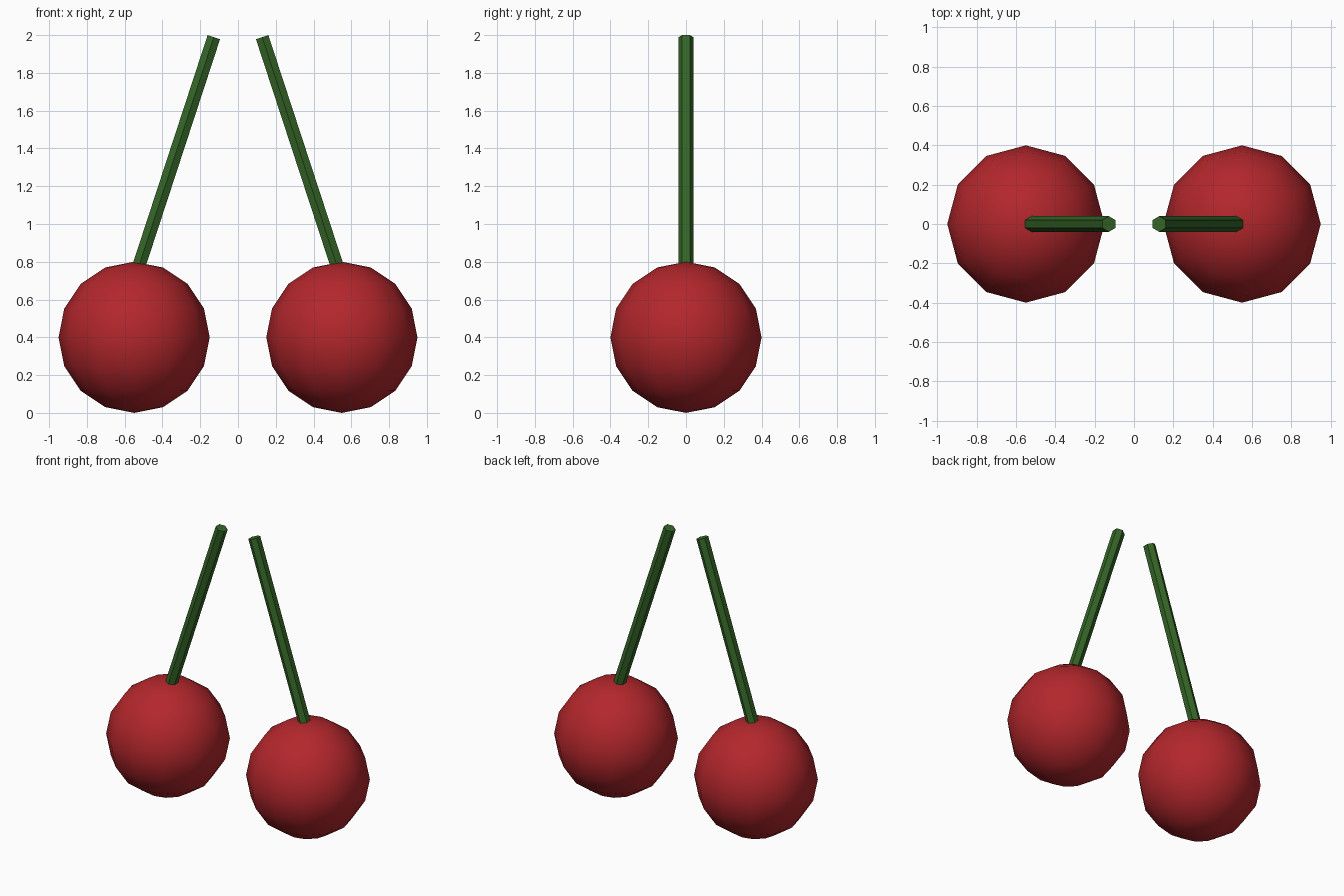
import bpy, math
from mathutils import Vector

if "Cube" in bpy.data.objects:
    bpy.data.objects.remove(bpy.data.objects["Cube"])


def material(name, color):
    m = bpy.data.materials.new(name)
    m.diffuse_color = color
    m.use_nodes = True
    m.node_tree.nodes["Principled BSDF"].inputs["Base Color"].default_value = m.diffuse_color
    return m


red = material("cherry_red", (0.45, 0.02, 0.025, 1))
green = material("stem_green", (0.035, 0.13, 0.02, 1))

for side, s in (("left", -1), ("right", 1)):
    # Fruit: low-poly sphere with smooth shading
    bpy.ops.mesh.primitive_uv_sphere_add(segments=12, ring_count=8, radius=0.4,
                                         location=(s * 0.55, 0, 0.4))
    fruit = bpy.context.object
    fruit.name = side + "_cherry"
    fruit.data.materials.append(red)
    bpy.ops.object.shade_smooth()

    # Stem: hexagonal rod leaning to the middle, sunk into the fruit
    low, high = Vector((s * 0.55, 0, 0.7)), Vector((s * 0.128, 0, 1.989))
    axis = high - low
    bpy.ops.mesh.primitive_cylinder_add(vertices=6, radius=0.04, depth=axis.length,
                                        location=(low + high) / 2,
                                        rotation=(0, math.atan2(axis.x, axis.z), 0))
    stem = bpy.context.object
    stem.name = side + "_stem"
    stem.data.materials.append(green)
